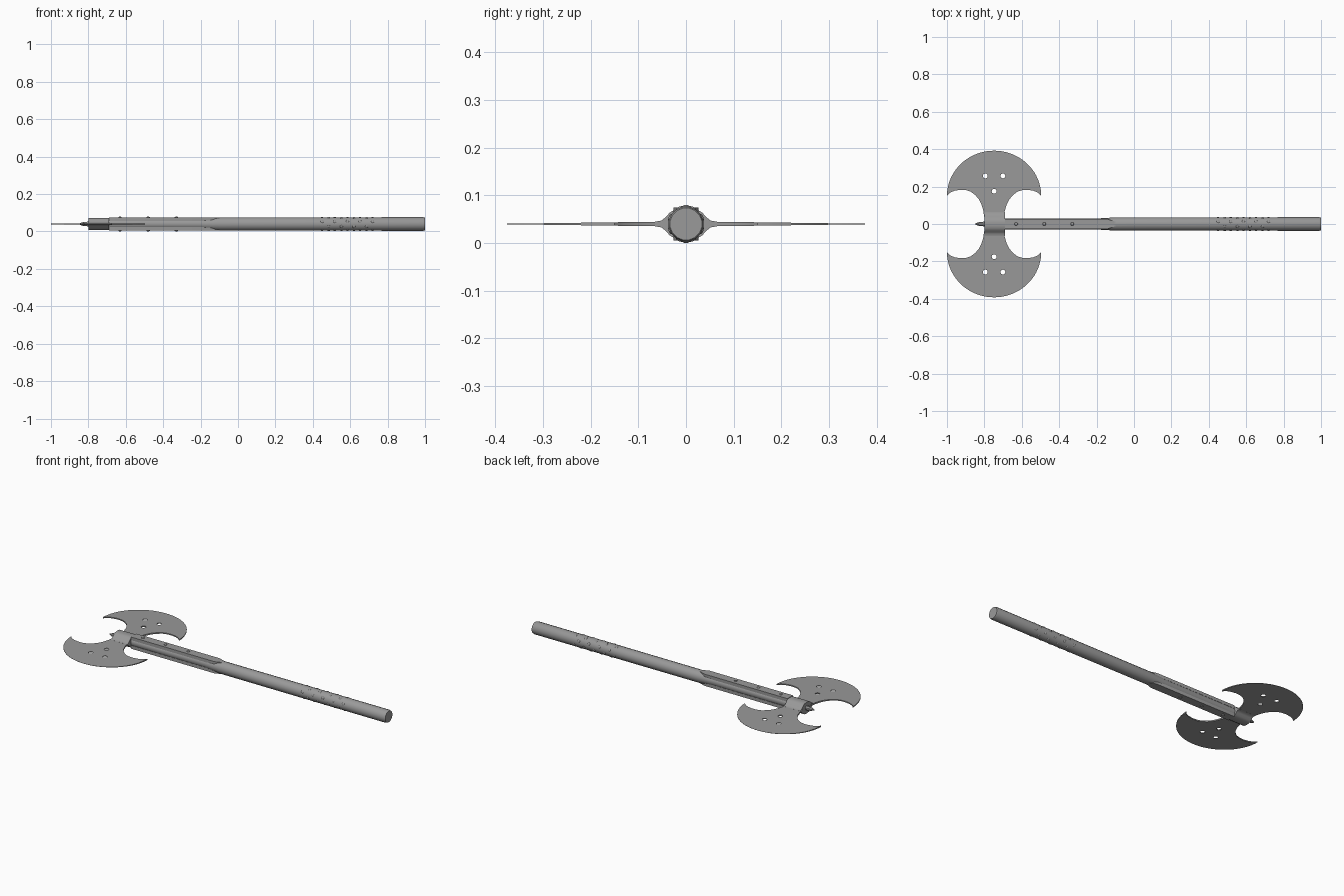
import bpy, bmesh
from math import sin, cos, pi, radians
from mathutils import Matrix, Vector

if "Cube" in bpy.data.objects:
    bpy.data.objects.remove(bpy.data.objects["Cube"])

ZC = 0.04    # height of the shaft axis
BX = -0.748  # middle of the axe head

steel = bpy.data.materials.new("dark_grey")
steel.diffuse_color = (0.32, 0.32, 0.32, 1)
steel.use_nodes = True
steel.node_tree.nodes["Principled BSDF"].inputs["Base Color"].default_value = steel.diffuse_color


def finish(name, bm, angle=30):
    bmesh.ops.recalc_face_normals(bm, faces=bm.faces)
    me = bpy.data.meshes.new(name)
    bm.to_mesh(me)
    bm.free()
    me.materials.clear()
    me.materials.append(steel)
    ob = bpy.data.objects.new(name, me)
    bpy.context.collection.objects.link(ob)
    bpy.ops.object.select_all(action='DESELECT')
    ob.select_set(True)
    bpy.context.view_layer.objects.active = ob
    bpy.ops.object.shade_smooth_by_angle(angle=radians(angle))
    return ob


def lathe_x(name, profile, sides):
    """Solid of revolution about the shaft axis from (x, radius) pairs."""
    bm = bmesh.new()
    rings = []
    for x, r in profile:
        rings.append([bm.verts.new((x, r * cos(2 * pi * (i + .5) / sides),
                                    ZC + r * sin(2 * pi * (i + .5) / sides))) for i in range(sides)])
    for a, b in zip(rings, rings[1:]):
        for i in range(sides):
            j = (i + 1) % sides
            bm.faces.new((a[i], a[j], b[j], b[i]))
    bm.faces.new(rings[0])
    bm.faces.new(rings[-1])
    return finish(name, bm)


def prism(name, base, offset):
    bm = bmesh.new()
    f = bm.faces.new([bm.verts.new(p) for p in base])
    ext = bmesh.ops.extrude_face_region(bm, geom=[f])['geom']
    bmesh.ops.translate(bm, vec=offset, verts=[v for v in ext if isinstance(v, bmesh.types.BMVert)])
    return finish(name, bm)


def studs(name, places, radius, height):
    """Flattened domes at (x, angle about shaft, distance from axis)."""
    bm = bmesh.new()
    for x, a, d in places:
        m = (Matrix.Translation((x, d * cos(a), ZC + d * sin(a)))
             @ Matrix.Rotation(a - pi / 2, 4, 'X')
             @ Matrix.Diagonal((radius, radius, height, 1)))
        bmesh.ops.create_uvsphere(bm, u_segments=10, v_segments=6, radius=1, matrix=m)
    return finish(name, bm, 60)


# Shaft: slim towards the head, thicker grip
lathe_x("shaft", [(-0.79, .029), (-0.2, .03), (-0.1, .036), (0.99, .037), (0.999, .034)], 16)

# Small spike on the end of the head
lathe_x("top_spike", [(-0.785, .02), (-0.80, .014), (-0.832, .010), (-0.85, .002)], 8)

# Head collar wrapping the shaft and flaring into the blades
quarter = [(.065, .005), (.052, .007), (.043, .014), (.034, .024), (.022, .031), (.008, .033)]
half = quarter + [(-y, z) for y, z in reversed(quarter)]
ring = half + [(-y, -z) for y, z in half]
prism("head_collar", [(-0.80, y, ZC + z) for y, z in ring], Vector((0.11, 0, 0)))

# Wide reinforcing strips on top and underside, with rivets
strip = [(-0.69, -.026), (-0.14, -.026), (-0.10, -.012), (-0.10, .012), (-0.14, .026), (-0.69, .026)]
for s, side in ((1, "upper"), (-1, "lower")):
    prism(side + "_strip", [(x, y, ZC + s * .016) for x, y in strip], Vector((0, 0, s * .019)))
studs("strip_rivets", [(x, s * pi / 2, .0355) for x in (-0.63, -0.48, -0.33) for s in (1, -1)], .009, .0045)

# Grip studs in eight staggered rows
places = []
for k in range(8):
    start, count = (.485, 4) if k % 2 == 0 else (.45, 5)
    places += [(start + .0675 * i, pi / 8 + k * pi / 4, .0362) for i in range(count)]
studs("grip_studs", places, .008, .0028)

# Blade outline: round cutting edge, hooked tips, narrow neck
edge = [(.252 * cos(pi * i / 40), .15 + .242 * sin(pi * i / 40)) for i in range(41)]
hook = [(-.235, .168), (-.21, .178), (-.18, .183), (-.15, .181), (-.125, .173), (-.10, .154),
        (-.08, .130), (-.066, .10), (-.057, .07), (-.054, .04)]
outline = edge + hook + [(-x, y) for x, y in reversed(hook)]
holes = [[(hx + .013 * cos(2 * pi * i / 16), hy + .013 * sin(2 * pi * i / 16)) for i in range(16)]
         for hx, hy in ((-.047, .257), (.047, .257), (0, .175))]

cu = bpy.data.curves.new("blade_outline", 'CURVE')
cu.dimensions = '2D'
cu.fill_mode = 'BOTH'
cu.extrude = 1
for loop in [outline] + holes:
    sp = cu.splines.new('POLY')
    sp.points.add(len(loop) - 1)
    for p, (x, y) in zip(sp.points, loop):
        p.co = (x, y, 0, 1)
    sp.use_cyclic_u = True
tmp = bpy.data.objects.new("blade_outline", cu)
bpy.context.collection.objects.link(tmp)
bpy.context.view_layer.update()
flat = bpy.data.meshes.new_from_object(tmp.evaluated_get(bpy.context.evaluated_depsgraph_get()))
bpy.data.objects.remove(tmp)

# Blades: wedge thinning outward, mirrored to the other side
bm = bmesh.new()
bm.from_mesh(flat)
bmesh.ops.remove_doubles(bm, verts=bm.verts, dist=1e-5)
for v in bm.verts:
    t = .0056 - .0135 * v.co.y
    v.co = (v.co.x + BX, v.co.y, ZC + (t if v.co.z > 0 else -t))
blades = finish("blades", bm)
mir = blades.modifiers.new("mirror", 'MIRROR')
mir.use_axis = (False, True, False)
mir.use_mirror_merge = False
